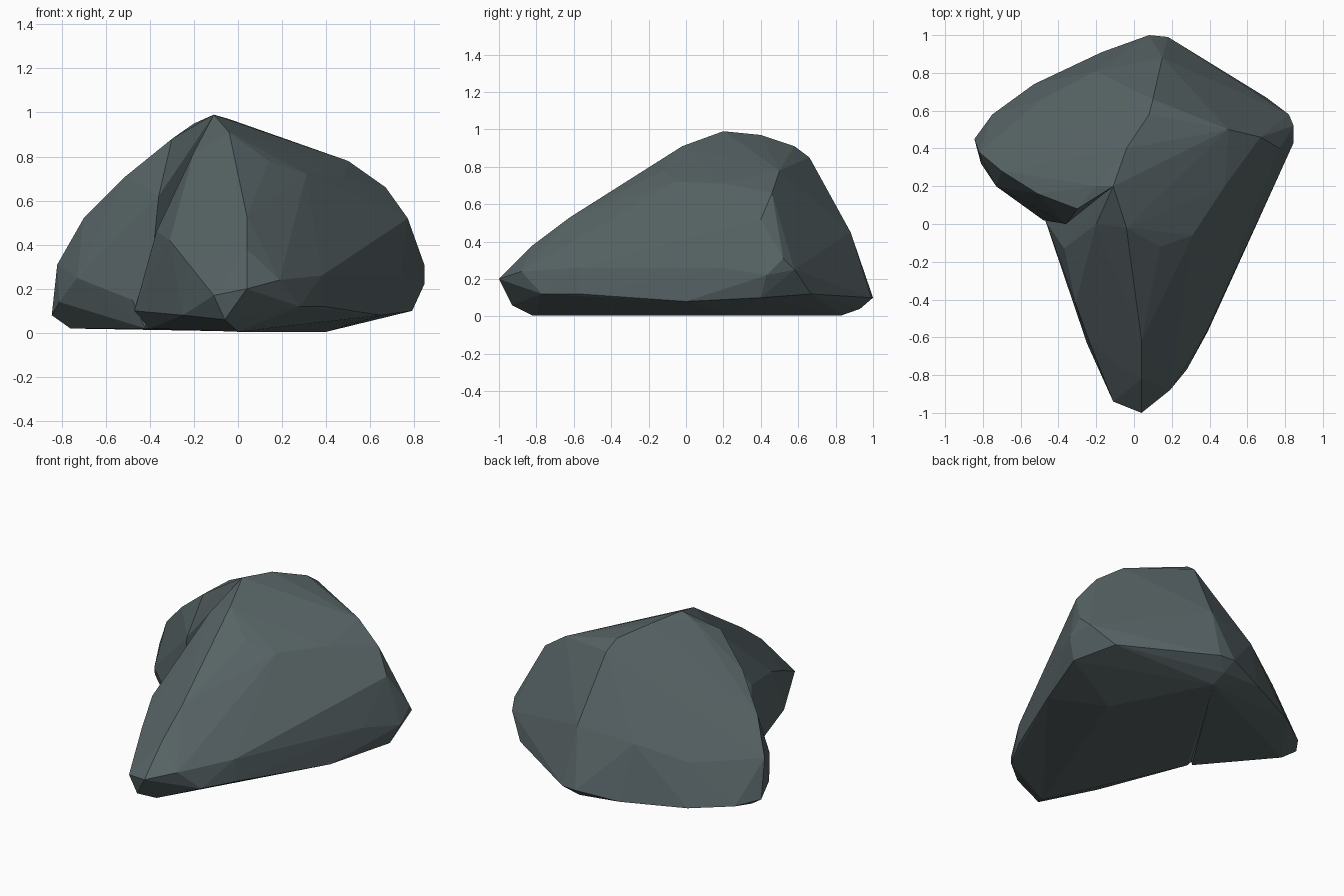
import bpy, bmesh

slate = bpy.data.materials.new("dark slate")
slate.diffuse_color = (0.095, 0.125, 0.13, 1)

# points shared by both lobes: summit, back edge and underside
SHARED = [(-.11, .2, .99), (-.04, .4, .97), (.08, .58, .91), (.1, .66, .85), (.15, .88, .45),
          (.08, 1, .1), (.1, .93, .04), (.1, .83, .005)]

# front ridge and right-hand mass
RIDGE = [
    (.04, -1, .2), (-.11, -.94, .17), (.19, -.88, .24), (-.06, -.93, .06), (.04, -.82, .38),
    (.04, -.62, .53), (-.04, -.02, .91), (.14, -.12, .78), (-.2, 0, .82), (-.37, -.13, .46),
    (-.23, -.64, .32), (-.31, -.42, .42), (-.25, -.63, .08), (-.4, -.13, .1), (-.47, .02, .1),
    (.31, -.06, .72), (.48, .2, .71), (.67, .46, .66), (.5, .5, .78), (.77, .4, .52),
    (.74, .2, .26), (.845, .52, .31), (.845, .43, .22), (.82, .58, .25), (.79, .4, .1),
    (.7, .67, .12), (.18, .99, .1), (.65, 0, .08), (.38, -.58, .26), (.39, -.57, .12),
    (.28, -.77, .12), (0, -.82, .005), (.4, .25, .005), (-.4, 0, .02)]

# left-hand lobe
LOBE = [
    (-.845, .45, .08), (-.81, .32, .14), (-.73, .2, .25), (-.82, .38, .31), (-.7, .28, .52),
    (-.51, .16, .71), (-.3, .08, .88), (-.2, .2, .95), (-.75, .58, .06), (-.53, .74, .05),
    (-.17, .91, .06), (-.48, .02, .15), (-.36, 0, .62), (-.76, .42, .02), (-.42, .02, .02),
    (-.2, .81, .4), (-.49, .66, .3)]


def hull(name, points):
    bm = bmesh.new()
    for p in points:
        bm.verts.new(p)
    res = bmesh.ops.convex_hull(bm, input=bm.verts)
    junk = {g for g in res["geom_interior"] + res["geom_unused"] if isinstance(g, bmesh.types.BMVert)}
    bmesh.ops.delete(bm, geom=list(junk), context='VERTS')
    bmesh.ops.recalc_face_normals(bm, faces=bm.faces)
    me = bpy.data.meshes.new(name)
    bm.to_mesh(me)
    bm.free()
    me.materials.append(slate)
    ob = bpy.data.objects.new(name, me)
    bpy.context.collection.objects.link(ob)
    return ob


# fuse the two lobes, leaving a creased notch on the left
boulder = hull("boulder", SHARED + RIDGE)
lobe = hull("left_lobe", SHARED + LOBE)
mod = boulder.modifiers.new("fuse", 'BOOLEAN')
mod.operation = 'UNION'
mod.solver = 'EXACT'
mod.object = lobe
bpy.context.view_layer.objects.active = boulder
bpy.ops.object.modifier_apply(modifier=mod.name)
bpy.data.objects.remove(lobe)
